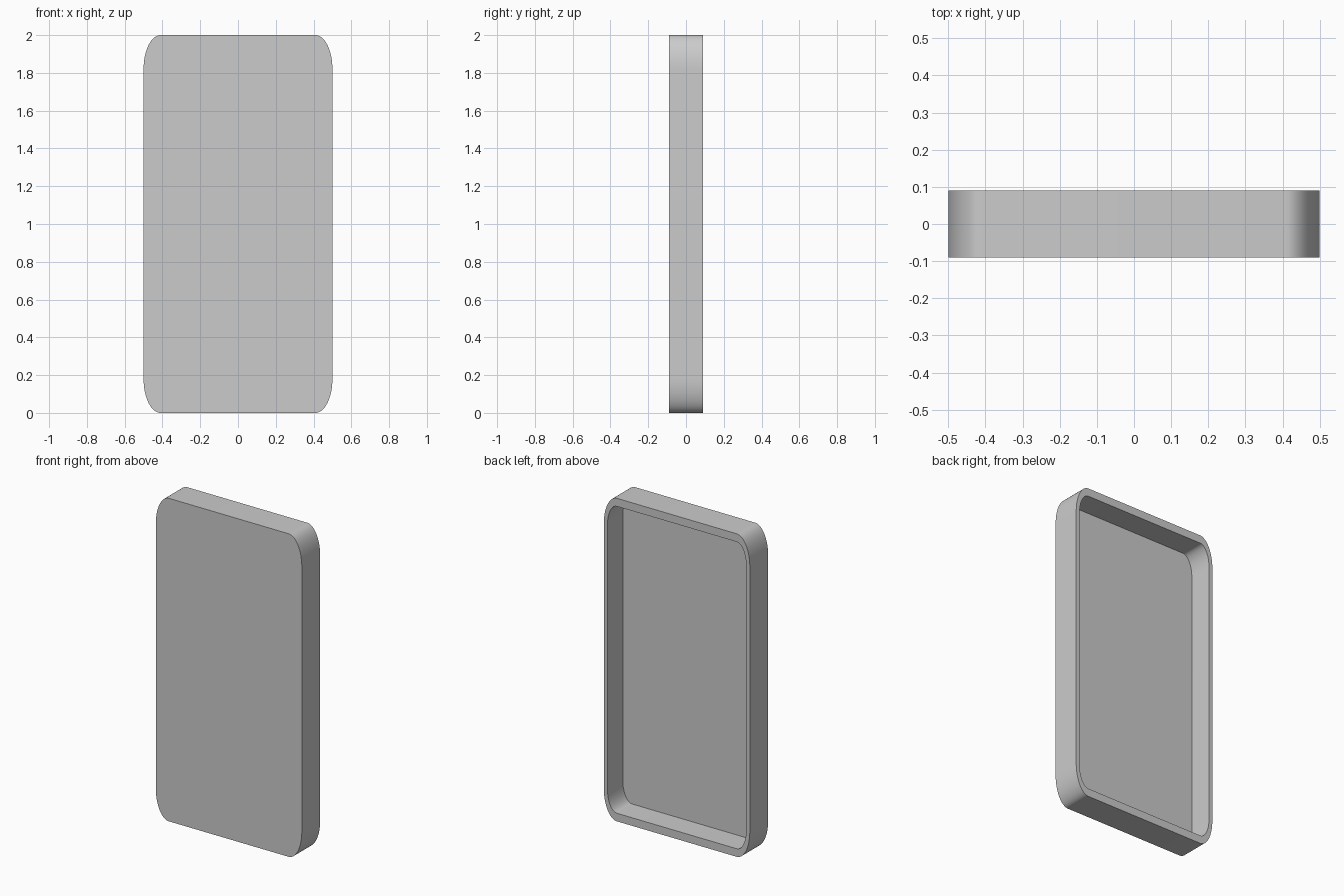
import bpy, bmesh, math

if "Cube" in bpy.data.objects:
    bpy.data.objects.remove(bpy.data.objects["Cube"])

STRETCH = 2.0   # the tray is a unit rounded square stretched along z
SEG = 16        # segments per rounded corner
HALF_D = 0.09   # half depth
FLOOR_Y = -0.06 # inner floor of the recess


def rounded_loop(bm, half, radius, y):
    """Closed ring of vertices: rounded square stretched in z."""
    ring = []
    c = half - radius
    for q, (sx, sz) in enumerate([(1, 1), (-1, 1), (-1, -1), (1, -1)]):
        for i in range(SEG + 1):
            a = math.pi / 2 * (q + i / SEG)
            x = sx * c + radius * math.cos(a)
            z = sz * c + radius * math.sin(a)
            ring.append(bm.verts.new((x, y, 1 + z * STRETCH)))
    return ring


def bridge(bm, a, b):
    n = len(a)
    for i in range(n):
        j = (i + 1) % n
        bm.faces.new((a[i], a[j], b[j], b[i]))


bm = bmesh.new()
# Front panel outline, outer wall, back rim, recess wall, recess floor
rings = [
    rounded_loop(bm, 0.5, 0.09, -HALF_D),
    rounded_loop(bm, 0.5, 0.09, HALF_D),
    rounded_loop(bm, 0.475, 0.065, HALF_D),
    rounded_loop(bm, 0.475, 0.065, FLOOR_Y),
]
bm.faces.new(rings[0])
for a, b in zip(rings, rings[1:]):
    bridge(bm, a, b)
bm.faces.new(rings[-1])
bmesh.ops.recalc_face_normals(bm, faces=bm.faces[:])

mesh = bpy.data.meshes.new("tray_shell")
bm.to_mesh(mesh)
bm.free()
tray = bpy.data.objects.new("tray_shell", mesh)
bpy.context.collection.objects.link(tray)

# Smooth corners, crisp rim edges
bpy.context.view_layer.objects.active = tray
tray.select_set(True)
bpy.ops.object.shade_smooth_by_angle(angle=math.radians(30))
